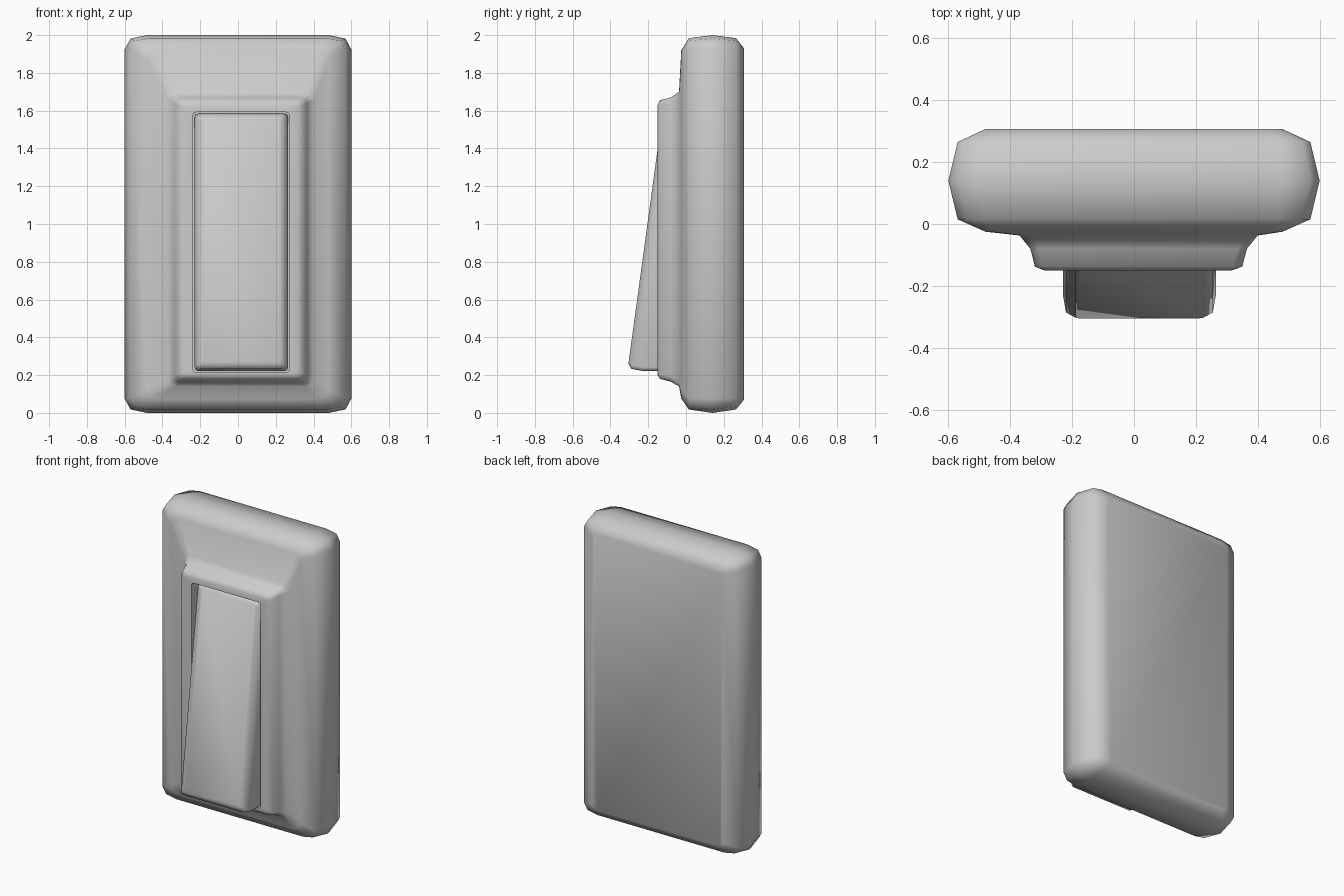
import bpy, bmesh, math

if "Cube" in bpy.data.objects:
    bpy.data.objects.remove(bpy.data.objects["Cube"])


def ring(x0, x1, z0, z1, rx, rz, y):
    """Rectangle outline in XZ with three points per softened corner; y is a number or f(z)."""
    pts = []
    corners = [(x1, z1, 1, 1), (x0, z1, -1, 1), (x0, z0, -1, -1), (x1, z0, 1, -1)]
    for i, (x, z, sx, sz) in enumerate(corners):
        c = [(x, z - sz * rz), (x - sx * rx * 0.26, z - sz * rz * 0.24), (x - sx * rx, z)]
        pts += c if i % 2 == 0 else c[::-1]
    return [(px, y(pz) if callable(y) else y, pz) for px, pz in pts]


def loft(name, rings):
    bm = bmesh.new()
    loops = [[bm.verts.new(p) for p in r] for r in rings]
    for a, b in zip(loops, loops[1:]):
        n = len(a)
        for i in range(n):
            j = (i + 1) % n
            bm.faces.new((a[i], a[j], b[j], b[i]))
    bm.faces.new(loops[0])
    bm.faces.new(loops[-1])
    bmesh.ops.recalc_face_normals(bm, faces=bm.faces)
    me = bpy.data.meshes.new(name)
    bm.to_mesh(me)
    bm.free()
    ob = bpy.data.objects.new(name, me)
    bpy.context.collection.objects.link(ob)
    bpy.ops.object.select_all(action='DESELECT')
    ob.select_set(True)
    bpy.context.view_layer.objects.active = ob
    bpy.ops.object.shade_smooth_by_angle(angle=math.radians(62))
    return ob


# Wall plate with raised frame and recessed opening, back to front
loft("switch_plate", [
    ring(-0.48, 0.48, 0.07, 1.93, 0.04, 0.03, 0.307),
    ring(-0.57, 0.57, 0.018, 1.984, 0.10, 0.06, 0.265),
    ring(-0.60, 0.60, 0.0, 2.0, 0.12, 0.075, 0.14),
    ring(-0.57, 0.57, 0.018, 1.984, 0.10, 0.06, 0.015),
    ring(-0.48, 0.48, 0.075, 1.92, 0.06, 0.05, -0.025),
    ring(-0.37, 0.40, 0.14, 1.70, 0.04, 0.04, -0.037),
    ring(-0.335, 0.365, 0.165, 1.67, 0.03, 0.03, -0.08),
    ring(-0.32, 0.35, 0.18, 1.655, 0.03, 0.025, -0.138),
    ring(-0.29, 0.315, 0.20, 1.63, 0.02, 0.02, -0.15),
    ring(-0.24, 0.272, 0.214, 1.592, 0.02, 0.02, -0.15),
    ring(-0.24, 0.272, 0.214, 1.592, 0.02, 0.02, -0.03),
])


# Tilted rocker, proud at the bottom and flush at the top
def slope(d):
    return lambda z: -0.305 + 0.136 * (z - 0.26) + d


loft("rocker", [
    ring(-0.23, 0.265, 0.222, 1.584, 0.02, 0.02, -0.035),
    ring(-0.23, 0.265, 0.222, 1.584, 0.02, 0.02, slope(0.08)),
    ring(-0.22, 0.255, 0.233, 1.578, 0.02, 0.02, slope(0.02)),
    ring(-0.19, 0.225, 0.26, 1.56, 0.02, 0.02, slope(0.0)),
])
